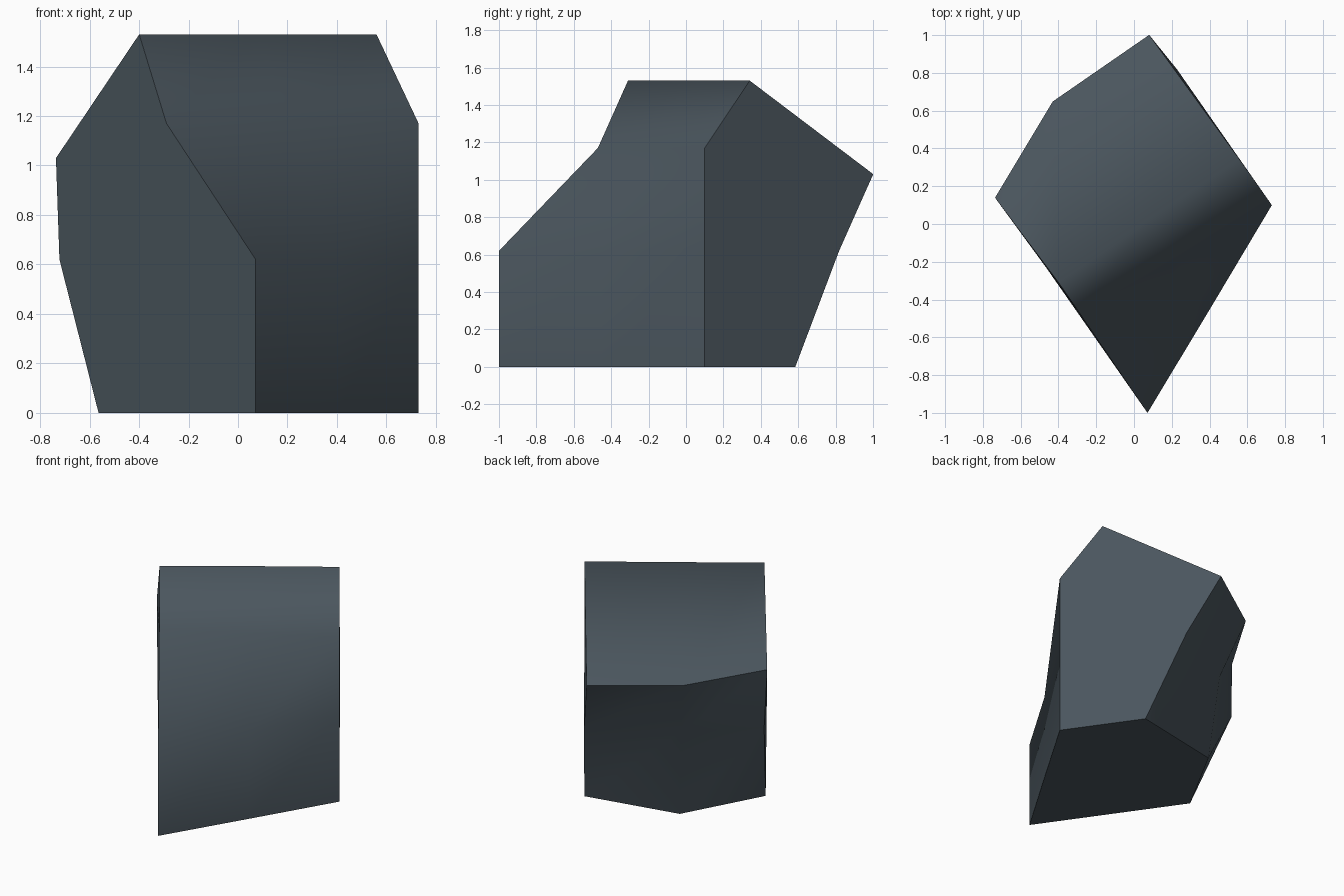
import bpy, bmesh, math
from mathutils import Vector, Matrix

cube = bpy.data.objects.get("Cube")
if cube:
    bpy.data.objects.remove(cube, do_unlink=True)

# Stone colour
stone = bpy.data.materials.new("slate_grey")
stone.use_nodes = True
colour = (0.07, 0.093, 0.112, 1)
stone.diffuse_color = colour
bsdf = stone.node_tree.nodes["Principled BSDF"]
bsdf.inputs["Base Color"].default_value = colour
bsdf.inputs["Roughness"].default_value = 0.9

# Rows around the rock: height, then (along, depth) for left, middle and right
rows = [
    (0.00, (-0.515, -0.86), (0.07, -0.60), (0.655, -0.337)),   # front foot
    (0.62, (-0.515, -0.86), (0.07, -0.60), (0.655, -0.337)),   # front waist
    (1.17, (-0.507, -0.22), (0.07, -0.28), (0.655, -0.337)),   # shoulder
    (1.53, (-0.505, -0.025), (0.07, -0.03), (0.654, -0.042)),  # crest
    (1.03, (-0.523, 0.536), (0.02, 0.778), (0.64, 0.774)),     # back ridge
    (0.62, (-0.503, 0.54), (0.03, 0.60), (0.656, 0.54)),       # back waist
    (0.00, (-0.513, 0.25), (0.04, 0.525), (0.655, 0.255)),     # back foot
]
turn = Matrix.Rotation(math.radians(35), 3, 'Z')

bm = bmesh.new()
grid = [[bm.verts.new(turn @ Vector((u, v, z))) for u, v in cols]
        for z, *cols in rows]

# Skin between neighbouring rows, closing the underside
n = len(grid)
for i in range(n):
    a, b = grid[i], grid[(i + 1) % n]
    for j in range(2):
        bm.faces.new((a[j], a[j + 1], b[j + 1], b[j]))

# Flat broken ends
for j in (0, 2):
    bm.faces.new([row[j] for row in grid])
bmesh.ops.recalc_face_normals(bm, faces=bm.faces)

# Rounded shading, with crisp ends, feet and back ridge
for f in bm.faces:
    f.smooth = True
crisp_rows = [set(grid[k]) for k in (0, 4, 6)]
ends = [{row[j] for row in grid} for j in (0, 2)]
for e in bm.edges:
    if any(set(e.verts) <= group for group in crisp_rows + ends):
        e.smooth = False

mesh = bpy.data.meshes.new("rock")
bm.to_mesh(mesh)
bm.free()
mesh.materials.append(stone)
rock = bpy.data.objects.new("rock", mesh)
bpy.context.collection.objects.link(rock)
